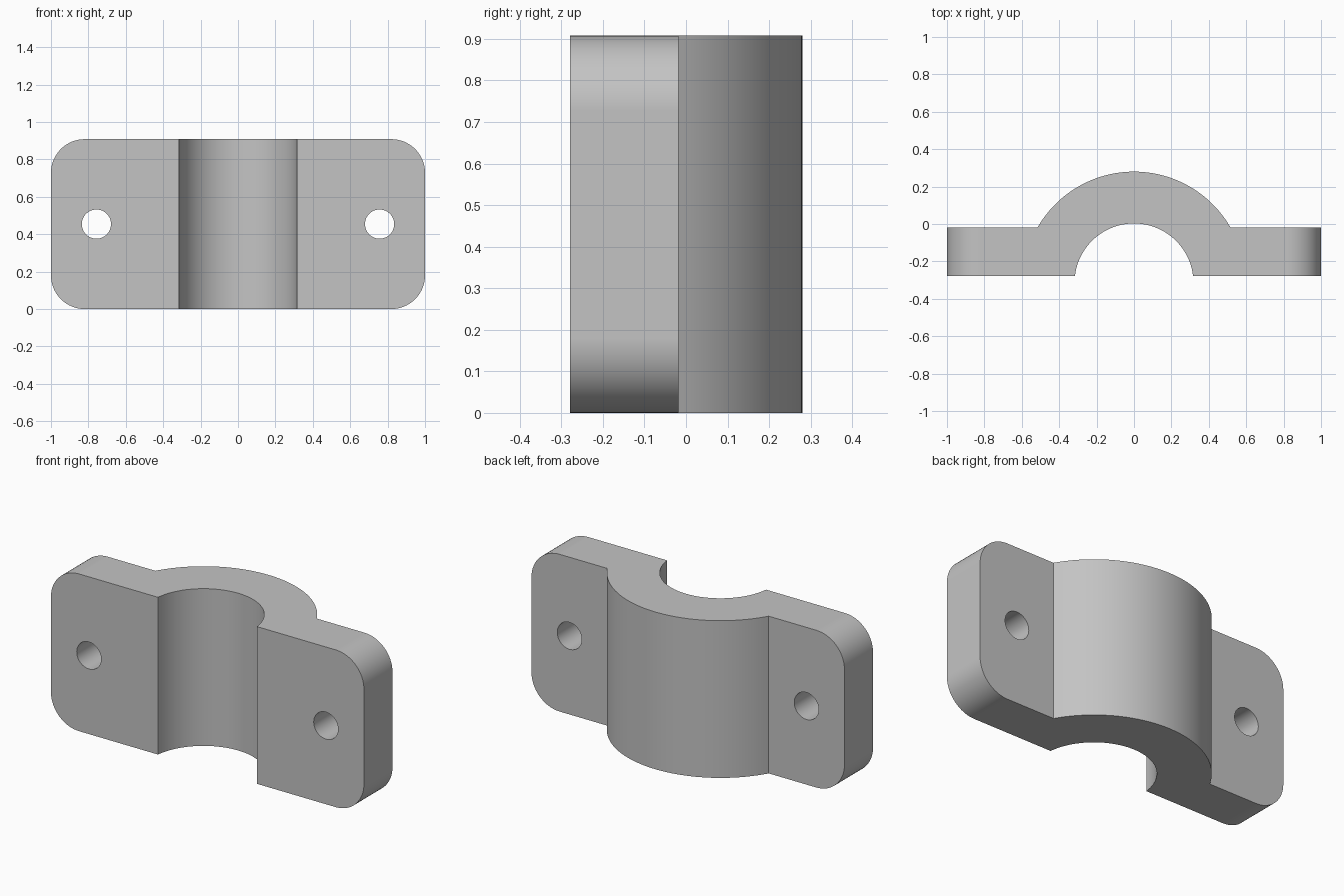
import bpy, bmesh
from math import asin, sin, cos, pi
from mathutils import Matrix

if "Cube" in bpy.data.objects:
    bpy.data.objects.remove(bpy.data.objects["Cube"], do_unlink=True)

HEIGHT = 0.908
FRONT, SHOULDER = -0.279, -0.018      # flange front and back faces
CENTRE_Y = -0.315                     # shared axis of both arcs
R_OUT, R_IN = 0.595, 0.318
CORNER, HOLE_R, HOLE_X = 0.18, 0.078, 0.757

grey = bpy.data.materials.new("light_grey")
grey.use_nodes = True
colour = (0.55, 0.55, 0.55, 1)
grey.diffuse_color = colour
grey.node_tree.nodes["Principled BSDF"].inputs["Base Color"].default_value = colour


def make_object(name, bm):
    bmesh.ops.recalc_face_normals(bm, faces=bm.faces)
    mesh = bpy.data.meshes.new(name)
    bm.to_mesh(mesh)
    bm.free()
    mesh.materials.append(grey)
    obj = bpy.data.objects.new(name, mesh)
    bpy.context.collection.objects.link(obj)
    return obj


def arc(radius, end_y, steps):
    """Arc over the top from +x to -x, ending at the given y on both sides."""
    start = asin((end_y - CENTRE_Y) / radius)
    angles = [start + (pi - 2 * start) * i / steps for i in range(steps + 1)]
    return [(radius * cos(a), CENTRE_Y + radius * sin(a)) for a in angles]


# Saddle and flanges: one profile extruded upwards
profile = [(1, FRONT), (1, SHOULDER)] + arc(R_OUT, SHOULDER, 48)
profile += [(-1, SHOULDER), (-1, FRONT)] + arc(R_IN, FRONT, 48)[::-1]
bm = bmesh.new()
base = bm.faces.new([bm.verts.new((x, y, 0)) for x, y in profile])
top = bmesh.ops.extrude_face_region(bm, geom=[base])["geom"]
bmesh.ops.translate(bm, vec=(0, 0, HEIGHT),
                    verts=[v for v in top if isinstance(v, bmesh.types.BMVert)])

# Rounded flange corners
corners = [e for e in bm.edges
           if all(abs(v.co.x) > 0.99 for v in e.verts)
           and abs(e.verts[0].co.z - e.verts[1].co.z) < 0.01]
bmesh.ops.bevel(bm, geom=corners, offset=CORNER, offset_type='OFFSET',
                segments=16, profile=0.5, affect='EDGES')
clamp = make_object("pipe_clamp_half", bm)

# Bolt holes
bm = bmesh.new()
for side in (-1, 1):
    place = (Matrix.Translation((side * HOLE_X, (FRONT + SHOULDER) / 2, HEIGHT / 2))
             @ Matrix.Rotation(pi / 2, 4, 'X'))
    bmesh.ops.create_cone(bm, cap_ends=True, segments=48, radius1=HOLE_R,
                          radius2=HOLE_R, depth=0.6, matrix=place)
cutter = make_object("bolt_hole_cutter", bm)
cutter.hide_render = True

bpy.ops.object.select_all(action='DESELECT')
clamp.select_set(True)
bpy.context.view_layer.objects.active = clamp
cut = clamp.modifiers.new("bolt_holes", 'BOOLEAN')
cut.operation = 'DIFFERENCE'
cut.solver = 'EXACT'
cut.object = cutter
bpy.ops.object.modifier_apply(modifier=cut.name)
bpy.data.objects.remove(cutter, do_unlink=True)

# Smooth curves with crisp edges
bpy.ops.object.shade_smooth_by_angle(angle=pi / 6)
weighted = clamp.modifiers.new("flat_face_normals", 'WEIGHTED_NORMAL')
weighted.keep_sharp = True
